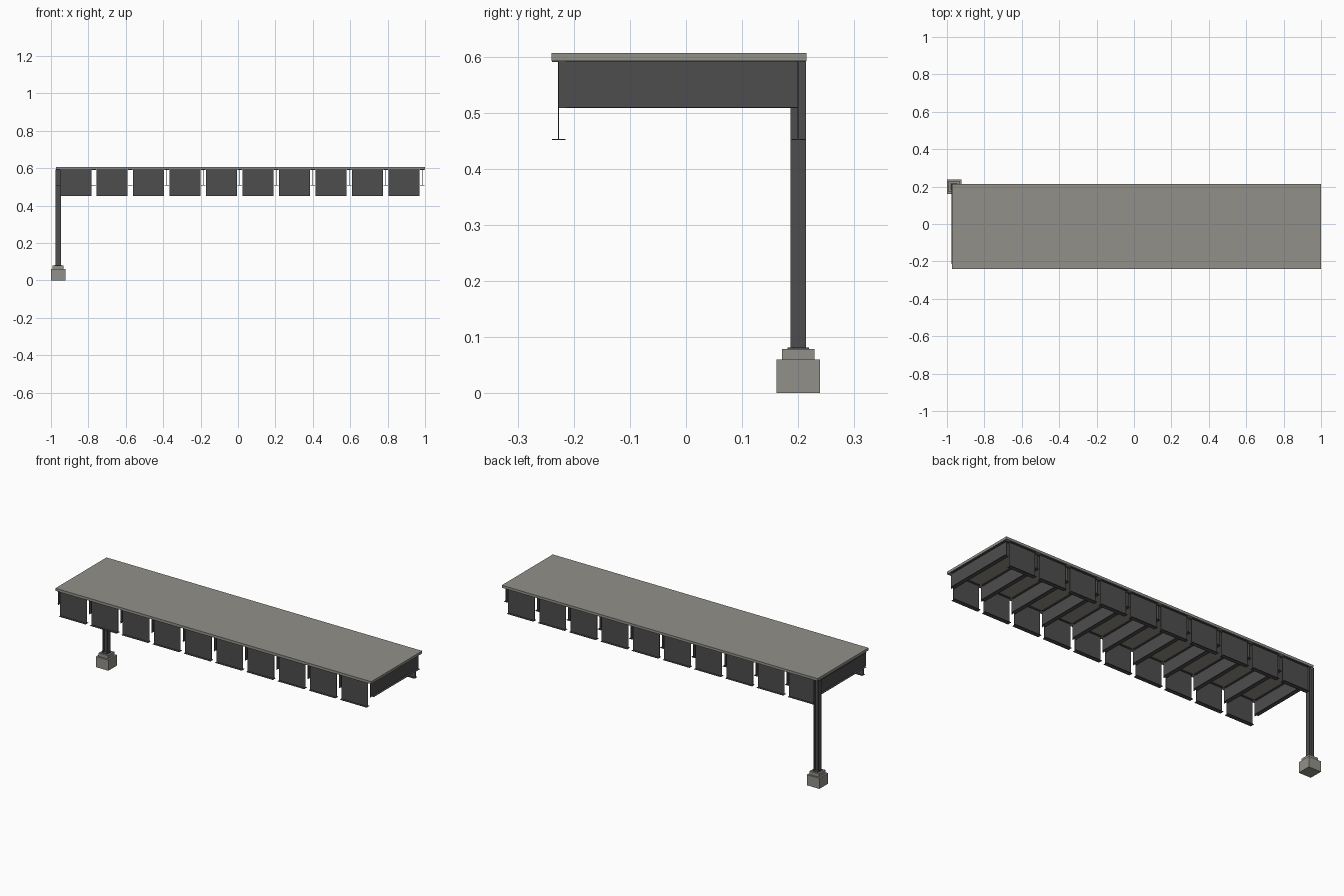
import bpy

if "Cube" in bpy.data.objects:
    bpy.data.objects.remove(bpy.data.objects["Cube"])


def material(name, rgb):
    m = bpy.data.materials.new(name)
    m.diffuse_color = (*rgb, 1.0)
    m.use_nodes = True
    m.node_tree.nodes["Principled BSDF"].inputs["Base Color"].default_value = m.diffuse_color
    return m


CONCRETE = material("warm_grey_concrete", (0.29, 0.28, 0.25))
STEEL = material("dark_grey_steel", (0.075, 0.075, 0.075))

BOX_FACES = [(0, 2, 3, 1), (4, 5, 7, 6), (0, 1, 5, 4),
             (2, 6, 7, 3), (0, 4, 6, 2), (1, 3, 7, 5)]


def boxes(name, mat, *bounds):
    """One object made of boxes given as ((x0, x1), (y0, y1), (z0, z1))."""
    verts, faces = [], []
    for bx, by, bz in bounds:
        n = len(verts)
        verts += [(x, y, z) for z in bz for y in by for x in bx]
        faces += [tuple(n + i for i in f) for f in BOX_FACES]
    mesh = bpy.data.meshes.new(name)
    mesh.from_pydata(verts, [], faces)
    mesh.materials.append(mat)
    obj = bpy.data.objects.new(name, mesh)
    bpy.context.collection.objects.link(obj)
    return obj


def span(centre, width):
    return (centre - width / 2, centre + width / 2)


T = 0.002            # steel plate thickness
PITCH = 0.195        # bay length
X0 = -0.965          # first joist
CX, CY = -0.9615, 0.2  # column centre

# Floor slab
SLAB_BOTTOM = 0.592
boxes("floor_slab", CONCRETE, ((-0.972, 1.0), (-0.24, 0.215), (SLAB_BOTTOM, 0.606)))

# Cross joists, I-section, running front to back
for i in range(11):
    x = X0 + i * PITCH
    boxes(f"cross_joist_{i}", STEEL,
          (span(x, T), (-0.227, 0.2), (0.508, SLAB_BOTTOM)),
          (span(x, 0.024), (-0.213, 0.199), (0.508, 0.508 + T)),
          (span(x, 0.024), (-0.213, 0.199), (SLAB_BOTTOM - T, SLAB_BOTTOM)))

# Edge girder segments between the joists, front and back
for side, y in (("front", -0.227), ("back", 0.2)):
    for i in range(10):
        x = span(X0 + (i + 0.5) * PITCH, 0.166)
        boxes(f"{side}_girder_{i}", STEEL,
              (x, span(y, T), (0.451, SLAB_BOTTOM)),
              (x, span(y, 0.024), (0.451, 0.451 + T)),
              (x, span(y, 0.024), (SLAB_BOTTOM - T, SLAB_BOTTOM)))

# Corner column, I-section
COLUMN_Z = (0.08, SLAB_BOTTOM)
boxes("corner_column", STEEL,
      (span(CX, 0.028), span(CY, T), COLUMN_Z),
      (span(CX - 0.013, T), span(CY, 0.028), COLUMN_Z),
      (span(CX + 0.013, T), span(CY, 0.028), COLUMN_Z))
boxes("base_plate", STEEL, (span(CX, 0.038), span(CY, 0.038), (0.079, 0.081)))

# Stepped concrete footing
boxes("footing_pedestal", CONCRETE, (span(CX, 0.058), span(CY, 0.058), (0.06, 0.079)))
boxes("footing_block", CONCRETE, (span(CX, 0.077), span(CY, 0.077), (0.0, 0.06)))
